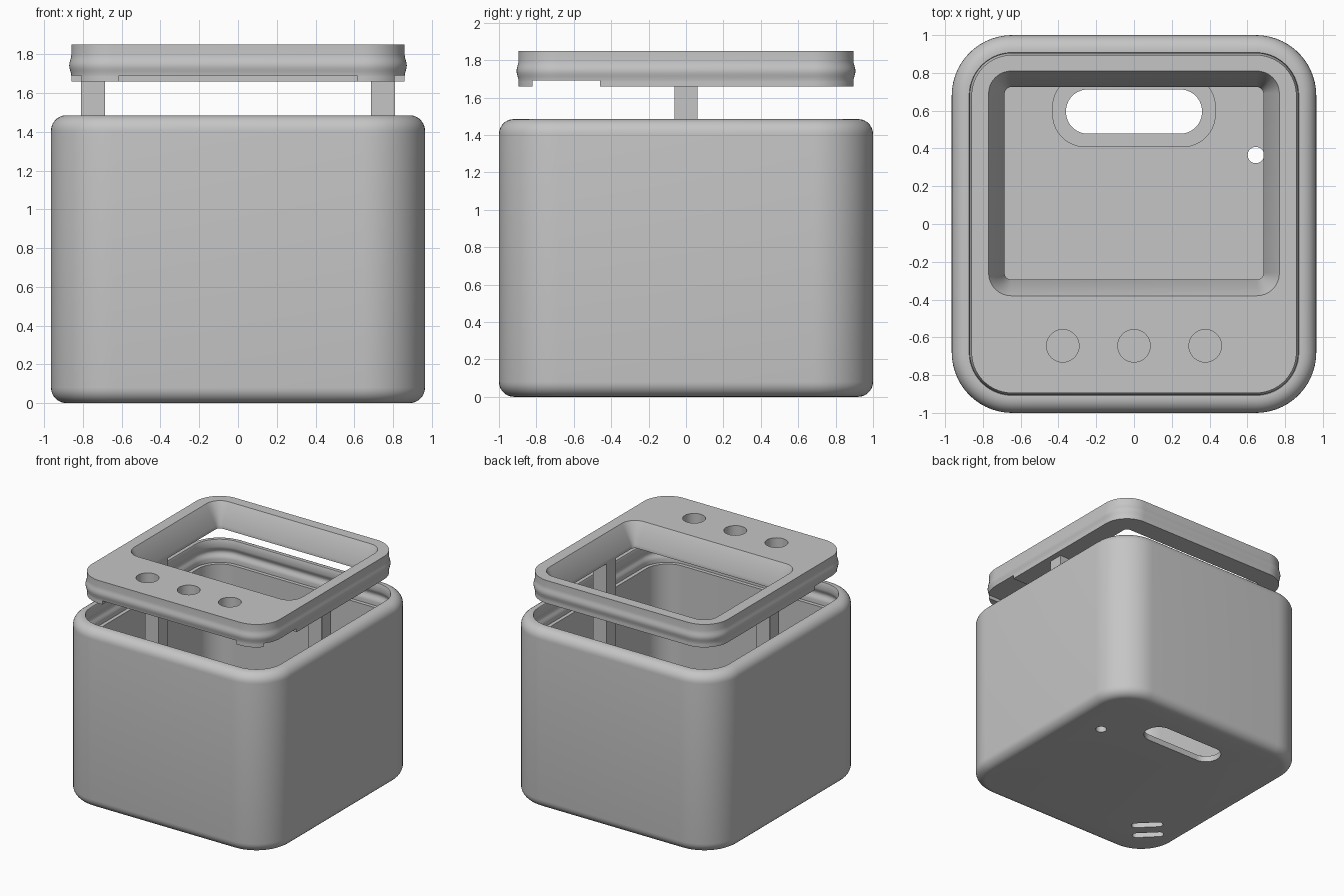
import bpy, bmesh, math
from mathutils import Matrix

if "Cube" in bpy.data.objects:
    bpy.data.objects.remove(bpy.data.objects["Cube"], do_unlink=True)

plastic = bpy.data.materials.new("light_grey_plastic")
plastic.use_nodes = True
GREY = (0.56, 0.56, 0.56, 1)
plastic.diffuse_color = GREY
plastic.node_tree.nodes["Principled BSDF"].inputs["Base Color"].default_value = GREY


def rounded_rect(hx, hy, r, steps):
    """Outline of a rounded rectangle, counter-clockwise."""
    pts = []
    for k, (sx, sy) in enumerate([(1, 1), (-1, 1), (-1, -1), (1, -1)]):
        for i in range(steps + 1):
            a = math.pi / 2 * (k + i / steps)
            pts.append((sx * (hx - r) + r * math.cos(a), sy * (hy - r) + r * math.sin(a)))
    return pts


def loft(name, size, profile, centre=(0, 0), turn=0, steps=14):
    """Stack rounded rectangles; each profile point is (inset, z)."""
    hx, hy, r = size
    bm = bmesh.new()
    rings = []
    for inset, z in profile:
        outline = rounded_rect(hx - inset, hy - inset, r - inset, steps)
        rings.append([bm.verts.new((x, y, z)) for x, y in outline])
    n = len(rings[0])
    for low, high in zip(rings, rings[1:]):
        for i in range(n):
            j = (i + 1) % n
            bm.faces.new((low[i], low[j], high[j], high[i]))
    bm.faces.new(rings[0][::-1])
    bm.faces.new(rings[-1])
    bmesh.ops.transform(bm, matrix=Matrix.Translation((*centre, 0)) @ Matrix.Rotation(turn, 4, "Z"),
                        verts=bm.verts)
    bmesh.ops.recalc_face_normals(bm, faces=bm.faces)
    mesh = bpy.data.meshes.new(name)
    bm.to_mesh(mesh)
    bm.free()
    mesh.materials.append(plastic)
    obj = bpy.data.objects.new(name, mesh)
    bpy.context.collection.objects.link(obj)
    return obj


def box(name, x0, x1, y0, y1, z0, z1):
    size = ((x1 - x0) / 2, (y1 - y0) / 2, 0.001)
    return loft(name, size, [(0, z0), (0, z1)], ((x0 + x1) / 2, (y0 + y1) / 2), steps=1)


def cut(obj, cutters):
    """Subtract the cutters, bake the result and delete them."""
    for c in cutters:
        c.hide_render = True
        mod = obj.modifiers.new("cut", "BOOLEAN")
        mod.operation, mod.solver, mod.object = "DIFFERENCE", "EXACT", c
    graph = bpy.context.evaluated_depsgraph_get()
    mesh = bpy.data.meshes.new_from_object(obj.evaluated_get(graph))
    obj.modifiers.clear()
    obj.data = mesh
    for c in cutters:
        bpy.data.objects.remove(c, do_unlink=True)


def smooth(obj):
    bpy.ops.object.select_all(action="DESELECT")
    obj.select_set(True)
    bpy.context.view_layer.objects.active = obj
    bpy.ops.object.shade_smooth_by_angle(angle=math.radians(28))


def arc(inset, z, r, start, end, steps=7):
    """Profile fillet around a centre, angles in degrees."""
    angles = [math.radians(start + (end - start) * i / steps) for i in range(steps + 1)]
    return [(inset - r * math.cos(a), z + r * math.sin(a)) for a in angles]


def bump(inset, z, half, depth, direction, steps=8):
    """Gentle snap ridge along the profile."""
    pts = []
    for i in range(steps + 1):
        t = 2 * i / steps - 1
        pts.append((inset - depth * (1 + math.cos(math.pi * t)) / 2, z + direction * half * t))
    return pts


FOOTPRINT = (0.965, 1.0, 0.32)
TOP, FLOOR, LID_TOP, LID_BASE = 1.485, 0.095, 1.85, 1.66

# Hollow body with filleted edges, a snap groove and a ledge for the lid
body = loft("body", FOOTPRINT,
            arc(0.08, 0.08, 0.08, -90, 0) + arc(0.08, TOP - 0.08, 0.08, 0, 90)
            + [(0.092, TOP), (0.095, TOP - 0.006)]
            + bump(0.095, 1.375, 0.05, 0.018, -1)
            + [(0.095, 1.295), (0.125, 1.295), (0.125, FLOOR)])
THROUGH = [(0, -0.1), (0, 0.4)]
openings = [
    loft("port_cutter", (0.36, 0.117, 0.115), THROUGH, (0, 0.595)),
    loft("port_recess_cutter", (0.43, 0.19, 0.17), [(0, 0.05), (0, 0.4)], (0, 0.6)),
    loft("pin_hole_cutter", (0.043, 0.043, 0.042), THROUGH, (0.645, 0.365), steps=8),
]
for x, y in [(-0.606, -0.56), (-0.711, -0.676)]:
    openings.append(loft("vent_cutter", (0.125, 0.034, 0.033), THROUGH, (x, y), math.radians(135), steps=6))
cut(body, openings)
smooth(body)

# Raised lid with a snap ridge, a bevelled window and three button holes
lid = loft("lid", FOOTPRINT,
           [(0.105, LID_BASE), (0.105, 1.685)] + bump(0.105, 1.742, 0.055, 0.011, 1) + [(0.105, LID_TOP)])
lid_cutters = [
    loft("window_cutter", (0.78, 0.605, 0.13),
         [(0.095, 1.5), (0.095, 1.69), (0.01, LID_TOP), (0.01, 1.9)], (0, 0.215), steps=8),
    box("board_slot_cutter", -1, 1, -0.82, -0.46, 1.5, 1.69),
    box("front_slot_cutter", -0.615, 0.615, -1, -0.47, 1.5, 1.6901),
]
for x in (-0.377, 0, 0.377):
    lid_cutters.append(loft("button_cutter", (0.086, 0.086, 0.0855), [(0, 1.5), (0, 2)], (x, -0.645), steps=10))
cut(lid, lid_cutters)
smooth(lid)

# Guide legs hanging from the lid into the body
for side, name in ((1, "left_leg"), (-1, "right_leg")):
    inner, outer = sorted((side * 0.686, side * 0.81))
    box(name, inner, outer, -0.062, 0.062, 0.9, 1.675)
